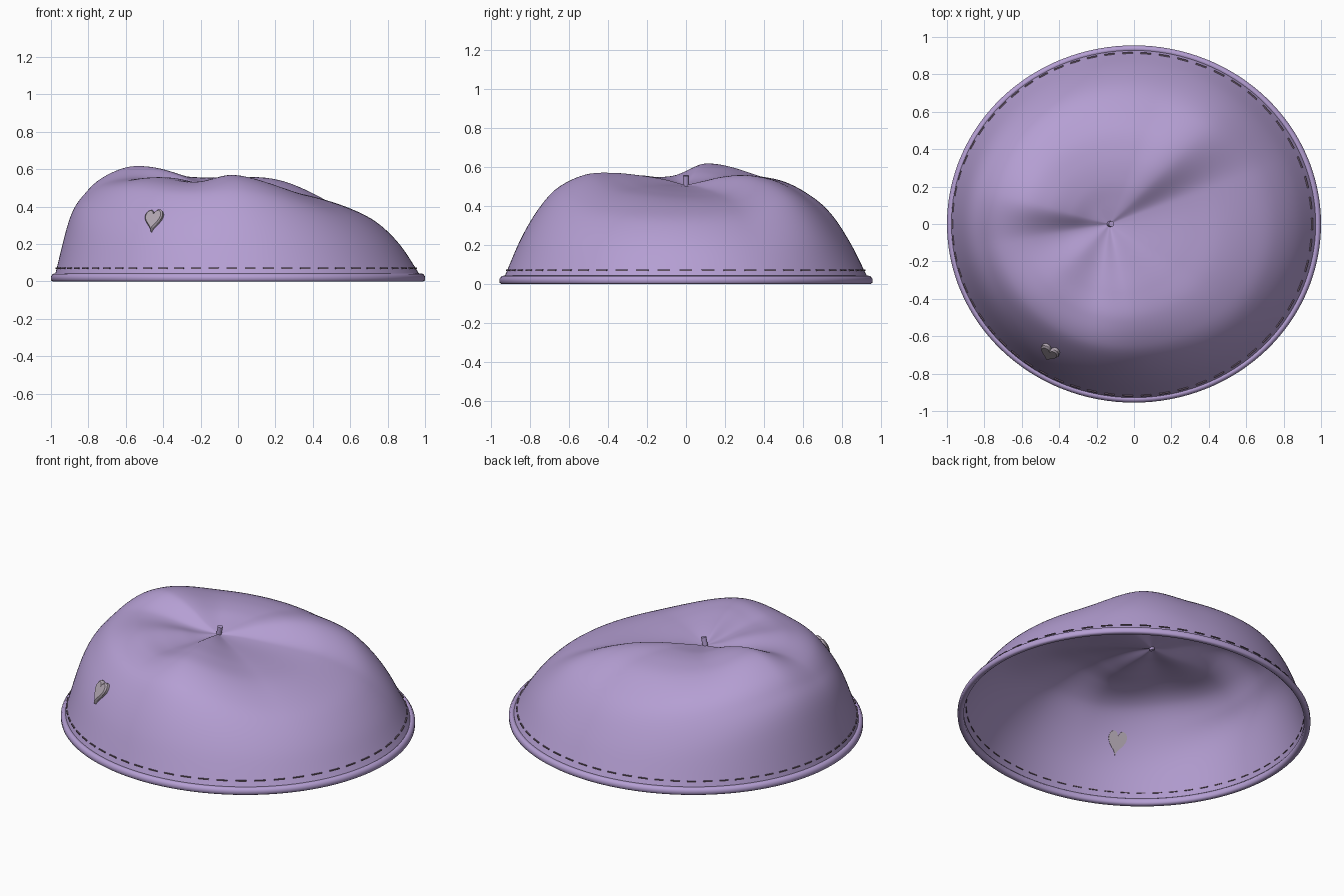
import bpy, bmesh, math
from mathutils import Vector, Matrix

if "Cube" in bpy.data.objects:
    bpy.data.objects.remove(bpy.data.objects["Cube"])

CX = -0.13                      # pinch point of the crown
AX, AY = 0.982, 0.937           # hem ellipse
TS = [0, .12, .25, .4, .55, .7, .8, .9, 1]
# heights along rays from the pinch, per direction in degrees
ROWS = {
    20: (.50, .485, .465, .435, .375, .305, .19),
    45: (.525, .545, .55, .523, .455, .365, .225),
    70: (.53, .55, .548, .515, .43, .34, .20),
    120: (.53, .555, .56, .54, .48, .40, .25),
    165: (.53, .575, .61, .612, .56, .485, .345),
    190: (.51, .525, .545, .55, .52, .455, .33),
    225: (.515, .54, .555, .55, .505, .415, .265),
    258: (.51, .52, .529, .528, .48, .385, .235),
    285: (.535, .555, .568, .558, .49, .39, .235),
    330: (.505, .50, .485, .455, .39, .32, .20),
}


def material(name, col):
    m = bpy.data.materials.new(name)
    m.diffuse_color = (*col, 1)
    m.use_nodes = True
    m.node_tree.nodes["Principled BSDF"].inputs["Base Color"].default_value = m.diffuse_color
    return m


PURPLE = material("lilac felt", (0.46, 0.345, 0.65))
GREY = material("grey metal", (0.43, 0.37, 0.43))
THREAD = material("dark thread", (0.13, 0.09, 0.13))


def finish(bm, name, mat, angle=40):
    bmesh.ops.recalc_face_normals(bm, faces=bm.faces)
    me = bpy.data.meshes.new(name)
    bm.to_mesh(me)
    bm.free()
    me.materials.append(mat)
    ob = bpy.data.objects.new(name, me)
    bpy.context.collection.objects.link(ob)
    bpy.context.view_layer.objects.active = ob
    ob.select_set(True)
    bpy.ops.object.shade_smooth_by_angle(angle=math.radians(angle))
    ob.select_set(False)
    return ob


def hermite(xs, ys, x):
    i = 0
    while i < len(xs) - 2 and x > xs[i + 1]:
        i += 1

    def slope(k):
        a, b = max(k - 1, 0), min(k + 1, len(xs) - 1)
        return (ys[b] - ys[a]) / (xs[b] - xs[a])
    h = xs[i + 1] - xs[i]
    s = (x - xs[i]) / h
    return ((2*s**3 - 3*s*s + 1) * ys[i] + (s**3 - 2*s*s + s) * h * slope(i)
            + (3*s*s - 2*s**3) * ys[i + 1] + (s**3 - s*s) * h * slope(i + 1))


def column(deg):
    """Heights at the TS stations for any direction (periodic)."""
    keys = sorted(ROWS)
    ks = [k + o for o in (-360, 0, 360) for k in keys]
    return [.505] + [hermite(ks, [ROWS[k % 360][j] for k in ks], deg % 360)
                     for j in range(7)] + [.02]


def point(deg, t, col):
    c, s = math.cos(math.radians(deg)), math.sin(math.radians(deg))
    a = (c / AX)**2 + (s / AY)**2
    b = CX * c / AX**2
    r = t * (-b + math.sqrt(b*b - a * ((CX / AX)**2 - 1))) / a
    return Vector((CX + r * c, r * s, hermite(TS, col, t)))


# crown: thin open shell with soft folds
bm = bmesh.new()
N, M = 160, 56
top = bm.verts.new((CX, 0, .505))
prev = None
cols = [column(i * 360 / N) for i in range(N)]
for j in range(1, M + 1):
    t = 1 - (1 - j / M)**1.25
    ring = [bm.verts.new(point(i * 360 / N, t, cols[i])) for i in range(N)]
    for i in range(N):
        k = (i + 1) % N
        if prev:
            bm.faces.new((prev[i], ring[i], ring[k], prev[k]))
        else:
            bm.faces.new((top, ring[i], ring[k]))
    prev = ring
finish(bm, "crown", PURPLE, 80)

# rolled hem: a rounded band swept around the ellipse
bm = bmesh.new()
prof = [(.018, .006), (.018, .026), (.008, .040), (-.006, .042),
        (-.016, .030), (-.016, .008), (-.006, 0), (.010, 0)]
rings = []
for i in range(128):
    a = math.tau * i / 128
    rings.append([bm.verts.new(((AX + p) * math.cos(a), (AY + p) * math.sin(a), z))
                  for p, z in prof])
for i in range(128):
    A, B = rings[i], rings[(i + 1) % 128]
    for j in range(len(prof)):
        k = (j + 1) % len(prof)
        bm.faces.new((A[j], B[j], B[k], A[k]))
finish(bm, "hem_band", PURPLE, 60)


def on_height(deg, z):
    col = column(deg)
    lo, hi = .8, 1
    for _ in range(25):
        mid = (lo + hi) / 2
        if point(deg, mid, col).z > z:
            lo = mid
        else:
            hi = mid
    return point(deg, lo, col)


# stitches: short dashes lying on the crown just above the hem
bm = bmesh.new()
COUNT = 60
for i in range(COUNT):
    d = i * 360 / COUNT
    p0, p1 = on_height(d - 1.7, .07), on_height(d + 1.7, .07)
    out = Vector((p0.x / AX**2, p0.y / AY**2, 0)).normalized()
    x = (p1 - p0).normalized()
    z = Vector((0, 0, 1))
    y = z.cross(x)
    rot = Matrix((x, y, z)).transposed().to_4x4()
    mat = (Matrix.Translation((p0 + p1) / 2 + out * .002) @ rot
           @ Matrix.Diagonal(((p1 - p0).length, .009, .006, 1)))
    bmesh.ops.create_cube(bm, size=1, matrix=mat)
finish(bm, "stitching", THREAD, 30)

# stem: little tilted stub in the pinch
bm = bmesh.new()
bmesh.ops.create_cone(bm, cap_ends=True, segments=16, radius1=.015, radius2=.015, depth=.06,
                      matrix=Matrix.Translation((CX + .004, 0, .525)) @ Matrix.Rotation(.2, 4, 'Y'))
finish(bm, "stem", PURPLE)

# heart pin: tilted heart plate laid on the front-left side
D, T = 245, .855
c = point(D, T, column(D))
du = point(D + 4, T, column(D + 4)) - point(D - 4, T, column(D - 4))
dv = point(D, T - .05, column(D)) - point(D, T + .05, column(D))
n = du.cross(dv).normalized()
u = (du - n * du.dot(n)).normalized()
v = n.cross(u)
bm = bmesh.new()
pts = []
for i in range(40):
    a = math.tau * i / 40
    hx = math.sin(a)**3 * .052
    hy = (13*math.cos(a) - 5*math.cos(2*a) - 2*math.cos(3*a) - math.cos(4*a)) / 16 * .075 + .012
    q = -.14                    # small lean
    pts.append((hx * math.cos(q) - hy * math.sin(q), hx * math.sin(q) + hy * math.cos(q)))
pts = [(-x, y) for x, y in pts]
rows = [[bm.verts.new(c + u * (x * s) + v * (y * s) + n * h) for x, y in pts]
        for s, h in ((1, -.008), (1, .012), (.85, .020))]
for A, B in zip(rows, rows[1:]):
    for i in range(40):
        k = (i + 1) % 40
        bm.faces.new((A[i], A[k], B[k], B[i]))
bm.faces.new(rows[-1])
bm.faces.new(rows[0][::-1])
finish(bm, "heart_pin", GREY, 30)
